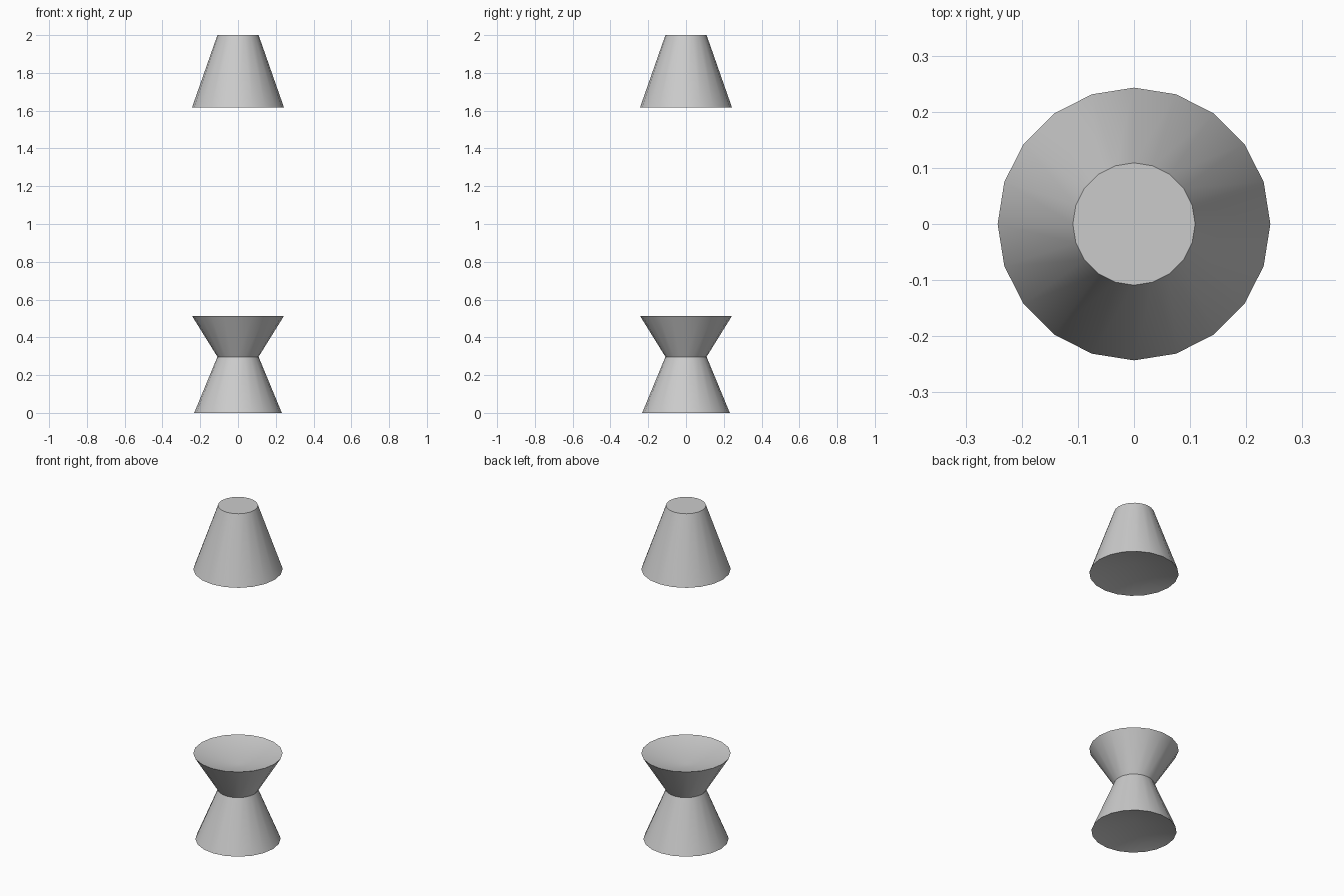
import bpy, bmesh, math

if "Cube" in bpy.data.objects:
    bpy.data.objects.remove(bpy.data.objects["Cube"])

SIDES = 20


def lathe(name, profile):
    """Revolve (radius, z) points around z; radius 0 makes a pole."""
    bm = bmesh.new()
    rings = []
    for r, z in profile:
        if r == 0:
            rings.append([bm.verts.new((0, 0, z))])
        else:
            rings.append([bm.verts.new((r * math.cos(2 * math.pi * i / SIDES),
                                        r * math.sin(2 * math.pi * i / SIDES), z))
                          for i in range(SIDES)])
    for a, b in zip(rings, rings[1:]):
        for i in range(SIDES):
            j = (i + 1) % SIDES
            if len(a) == 1:
                bm.faces.new((a[0], b[j], b[i]))
            elif len(b) == 1:
                bm.faces.new((a[i], a[j], b[0]))
            else:
                bm.faces.new((a[i], a[j], b[j], b[i]))
    bmesh.ops.recalc_face_normals(bm, faces=bm.faces)
    mesh = bpy.data.meshes.new(name)
    bm.to_mesh(mesh)
    bm.free()
    obj = bpy.data.objects.new(name, mesh)
    bpy.context.collection.objects.link(obj)
    bpy.ops.object.select_all(action='DESELECT')
    obj.select_set(True)
    bpy.context.view_layer.objects.active = obj
    bpy.ops.object.shade_smooth_by_angle(angle=math.radians(30))
    return obj


DISH = 0.065  # shallow hollow in the wide ends

# Waisted pedestal: flared foot and flared cup
lathe("pedestal", [(0, DISH), (0.232, 0), (0.109, 0.297),
                   (0.243, 0.513), (0, 0.513 - DISH)])

# Floating cone above, flat on top
lathe("upper_cone", [(0, 1.618 + DISH), (0.243, 1.618), (0.109, 2.0), (0, 2.0)])
